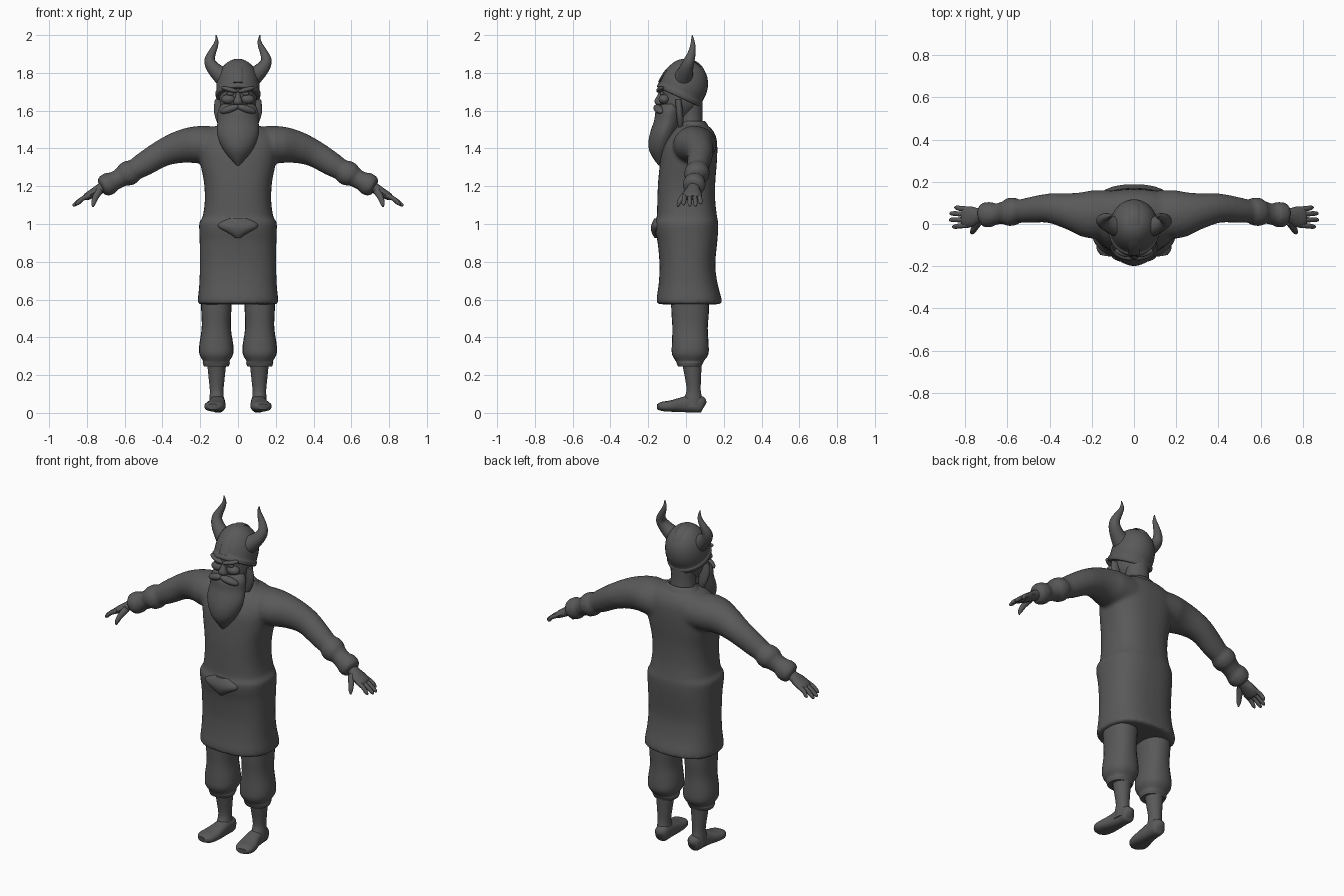
import bpy, bmesh, math
from mathutils import Vector, Matrix

grey = bpy.data.materials.new("dark grey")
grey.diffuse_color = (0.1, 0.1, 0.1, 1)


def spline(rows, steps):
    """Catmull-Rom interpolation of rows of numbers."""
    rows = [Vector(r) for r in rows]
    out = []
    for i in range(len(rows) - 1):
        a, b, c, d = rows[max(i - 1, 0)], rows[i], rows[i + 1], rows[min(i + 2, len(rows) - 1)]
        for k in range(steps):
            t = k / steps
            out.append(b + (c - a) * (t / 2) + (2 * a - 5 * b + 4 * c - d) * (t * t / 2)
                       + (3 * b - a - 3 * c + d) * (t ** 3 / 2))
    return out + [rows[-1]]


def loft(bm, rows, side=None, power=2.0, n=24, steps=3, mat=Matrix()):
    """Skin rings (x, y, z, ra, rb); rings lie level, or across the path when side is given."""
    pts = spline(rows, steps)
    rings = []
    for i, p in enumerate(pts):
        u, v = Vector((1, 0, 0)), Vector((0, 1, 0))
        if side:
            t = (pts[min(i + 1, len(pts) - 1)] - pts[max(i - 1, 0)])
            t = Vector(t[:3]).normalized()
            u = Vector(side)
            u = (u - t * u.dot(t)).normalized()
            v = t.cross(u)
        ring = []
        for k in range(n):
            a = 2 * math.pi * k / n
            c, s = math.cos(a), math.sin(a)
            c = math.copysign(abs(c) ** (2 / power), c)
            s = math.copysign(abs(s) ** (2 / power), s)
            ring.append(bm.verts.new(mat @ (Vector(p[:3]) + u * c * max(p[3], .001) + v * s * max(p[4], .001))))
        rings.append(ring)
    for r, q in zip(rings, rings[1:]):
        for k in range(n):
            bm.faces.new((r[k], r[(k + 1) % n], q[(k + 1) % n], q[k]))
    bm.faces.new(rings[0][::-1])
    bm.faces.new(rings[-1])


def upright(rows, x=0):
    """Rows (z, half width, front y, back y) to level loft rows."""
    return [(x, (f + b) / 2, z, w, (b - f) / 2) for z, w, f, b in rows]


def finish(bm, name, angle=50):
    bmesh.ops.recalc_face_normals(bm, faces=bm.faces)
    me = bpy.data.meshes.new(name)
    bm.to_mesh(me)
    bm.free()
    me.materials.append(grey)
    ob = bpy.data.objects.new(name, me)
    bpy.context.collection.objects.link(ob)
    bpy.context.view_layer.objects.active = ob
    ob.select_set(True)
    bpy.ops.object.shade_smooth_by_angle(angle=math.radians(angle))
    ob.select_set(False)
    return ob


def part(name, rows, **kw):
    bm = bmesh.new()
    loft(bm, rows, **kw)
    return finish(bm, name)


def ball(name, loc, size, rot=(0, 0, 0)):
    bm = bmesh.new()
    bmesh.ops.create_uvsphere(bm, u_segments=20, v_segments=12, radius=1)
    r = Matrix.Rotation(rot[2], 4, 'Z') @ Matrix.Rotation(rot[1], 4, 'Y') @ Matrix.Rotation(rot[0], 4, 'X')
    bm.transform(Matrix.Translation(loc) @ r @ Matrix.Diagonal((*size, 1)))
    return finish(bm, name)


# Tunic body and sleeves, blended into one skin
bm = bmesh.new()
loft(bm, upright([(.575, .2, -.14, .175), (.58, .212, -.153, .188), (.61, .212, -.155, .187),
                  (.68, .205, -.145, .168), (.78, .202, -.14, .155), (.9, .203, -.15, .165),
                  (.96, .205, -.163, .17), (1.01, .205, -.167, .17), (1.035, .188, -.155, .165),
                  (1.12, .176, -.152, .155), (1.22, .18, -.148, .155), (1.32, .2, -.138, .163),
                  (1.4, .21, -.125, .166), (1.46, .2, -.095, .16), (1.505, .15, -.06, .135),
                  (1.53, .08, -.035, .1)]), power=2.5, n=40)
for s in (1, -1):
    loft(bm, [(s * x, y, z, a, b) for x, y, z, a, b in [
        (.08, .06, 1.41, .1, .1), (.2, .045, 1.42, .115, .1), (.3, .06, 1.41, .088, .088),
        (.4, .075, 1.375, .07, .072), (.5, .065, 1.315, .06, .064), (.55, .06, 1.285, .055, .056),
        (.562, .06, 1.278, .066, .066), (.6, .055, 1.258, .066, .064), (.613, .055, 1.25, .053, .053),
        (.66, .045, 1.225, .05, .05), (.675, .045, 1.218, .06, .06), (.712, .042, 1.197, .058, .056),
        (.725, .04, 1.19, .035, .035)]], side=(0, 1, 0))
tunic = finish(bm, "tunic")
mod = tunic.modifiers.new("blend", 'REMESH')
mod.mode, mod.voxel_size, mod.use_smooth_shade = 'VOXEL', .011, True
mod = tunic.modifiers.new("soften", 'SMOOTH')
mod.factor, mod.iterations = .5, 5

# Belt knot with its hanging point, and the collar
part("belt_knot", [(0, -.145, .925, .012, .02), (0, -.15, .95, .05, .03), (0, -.152, .98, .1, .034),
                   (0, -.15, 1.005, .1, .03), (0, -.148, 1.03, .05, .02)])
part("collar", upright([(1.49, .135, -.09, .125), (1.515, .11, -.05, .12), (1.535, .09, -.03, .108),
                        (1.545, .08, -.02, .098), (1.535, .07, -.01, .09)]))

# Trousers, shins, feet
for s, side in ((1, "left"), (-1, "right")):
    part(side + "_trouser", upright([
        (.7, .085, -.08, .12), (.55, .08, -.078, .122), (.45, .077, -.072, .115), (.36, .09, -.075, .12),
        (.31, .089, -.074, .118), (.275, .07, -.055, .095), (.265, .072, -.05, .09), (.245, .065, -.042, .08)],
        s * .115), power=2.3)
    part(side + "_shin", upright([(.28, .052, -.025, .085), (.2, .044, -.008, .08), (.12, .036, .003, .078),
                                  (.08, .038, -.01, .085), (.03, .04, -.02, .09)], s * .113))
    part(side + "_foot", [(s * x, y, z, a, b) for x, y, z, a, b in [
        (.105, .1, .04, .01, .015), (.106, .085, .045, .036, .042), (.108, .03, .048, .04, .046),
        (.112, -.03, .042, .046, .038), (.12, -.08, .036, .054, .03), (.128, -.125, .034, .05, .025),
        (.132, -.15, .032, .028, .015)]], side=(1, 0, 0), power=2.5)

    # Hand with four fingers and a thumb
    bm = bmesh.new()
    def tube(rows):
        loft(bm, [(s * x, y, z, a, b) for x, y, z, a, b in rows], side=(0, 1, 0), n=12)
    tube([(.69, .042, 1.21, .034, .03), (.73, .04, 1.186, .034, .028), (.765, .035, 1.165, .048, .024),
          (.8, .033, 1.145, .05, .02), (.812, .033, 1.138, .044, .014)])
    for y0, y1, x1, z1 in ((.07, .078, .85, 1.107), (.046, .05, .873, 1.096),
                           (.02, .02, .875, 1.096), (-.005, -.013, .86, 1.102)):
        tube([(.785, y0, 1.152, .013, .013), (.825, (y0 + y1) / 2, 1.133, .012, .012),
              (x1 - .01, y1, z1 + .007, .01, .01), (x1, y1, z1, .003, .003)])
    tube([(.735, .01, 1.175, .018, .02), (.755, -.02, 1.14, .015, .016), (.765, -.038, 1.11, .011, .012),
          (.768, -.043, 1.09, .004, .004)])
    finish(bm, side + "_hand")

    # Horn
    part(side + "_horn", [(s * x, y, z, r, r) for x, y, z, r in [
        (.07, -.012, 1.775, .055), (.105, -.005, 1.8, .043), (.138, .006, 1.835, .034), (.15, .018, 1.868, .028),
        (.138, .03, 1.905, .021), (.119, .036, 1.945, .014), (.113, .035, 1.975, .008),
        (.116, .033, 2.0, .002)]], side=(0, 1, 0), n=16)

    # Face details
    ball(side + "_cheek", (s * .05, -.115, 1.66), (.038, .03, .026))
    ball(side + "_eye", (s * .04, -.127, 1.69), (.02, .012, .011))
    ball(side + "_brow", (s * .045, -.135, 1.712), (.048, .02, .013), (0, -s * .25, s * .25))
    ball(side + "_moustache", (s * .045, -.145, 1.608), (.055, .024, .02), (0, s * .3, s * .3))
    part(side + "_side_lock", [(s * .092, -.04, 1.66, .03, .016), (s * .096, -.035, 1.6, .032, .018),
                               (s * .088, -.03, 1.54, .024, .016), (s * .075, -.03, 1.49, .006, .006)], n=16)

# Neck, head, nose and beard
part("neck", upright([(1.48, .085, -.04, .1), (1.55, .068, -.04, .088), (1.66, .07, -.04, .088)]))
part("head", upright([(1.57, .06, -.12, .04), (1.62, .092, -.135, .07), (1.68, .1, -.13, .085),
                      (1.74, .098, -.13, .09), (1.79, .07, -.09, .07)]))
part("nose", upright([(1.628, .012, -.15, -.12), (1.638, .026, -.163, -.11), (1.655, .022, -.166, -.11),
                      (1.685, .012, -.15, -.11), (1.715, .012, -.14, -.11)]), n=16)
part("beard", upright([(1.635, .085, -.13, -.02), (1.6, .106, -.16, -.015), (1.55, .108, -.168, -.02),
                       (1.49, .112, -.188, -.04), (1.44, .1, -.198, -.055), (1.39, .075, -.195, -.075),
                       (1.345, .04, -.172, -.1), (1.31, .006, -.145, -.13)]), power=1.8, n=32)

# Helmet dome, tilted back, with rim and crest
tilt = Matrix.Translation((0, -.038, 1.672)) @ Matrix.Rotation(math.radians(-25), 4, 'X')
part("helmet", [(0, y, z, a, b) for z, y, a, b in [
    (0, 0, .108, .118), (.002, 0, .117, .128), (.022, 0, .12, .129), (.032, 0, .115, .123),
    (.08, 0, .114, .124), (.13, -.002, .102, .112), (.17, -.005, .078, .087), (.195, -.008, .045, .052),
    (.205, -.01, .004, .004)]], n=32, mat=tilt)
arc = [(0, -.005 - .123 * math.cos(a), .025 + .18 * math.sin(a) ** .9, .026, .006)
       for a in [math.pi * k / 12 for k in range(12)] + [math.pi - .001]]
part("helmet_crest", arc, side=(1, 0, 0), n=12, mat=tilt)
